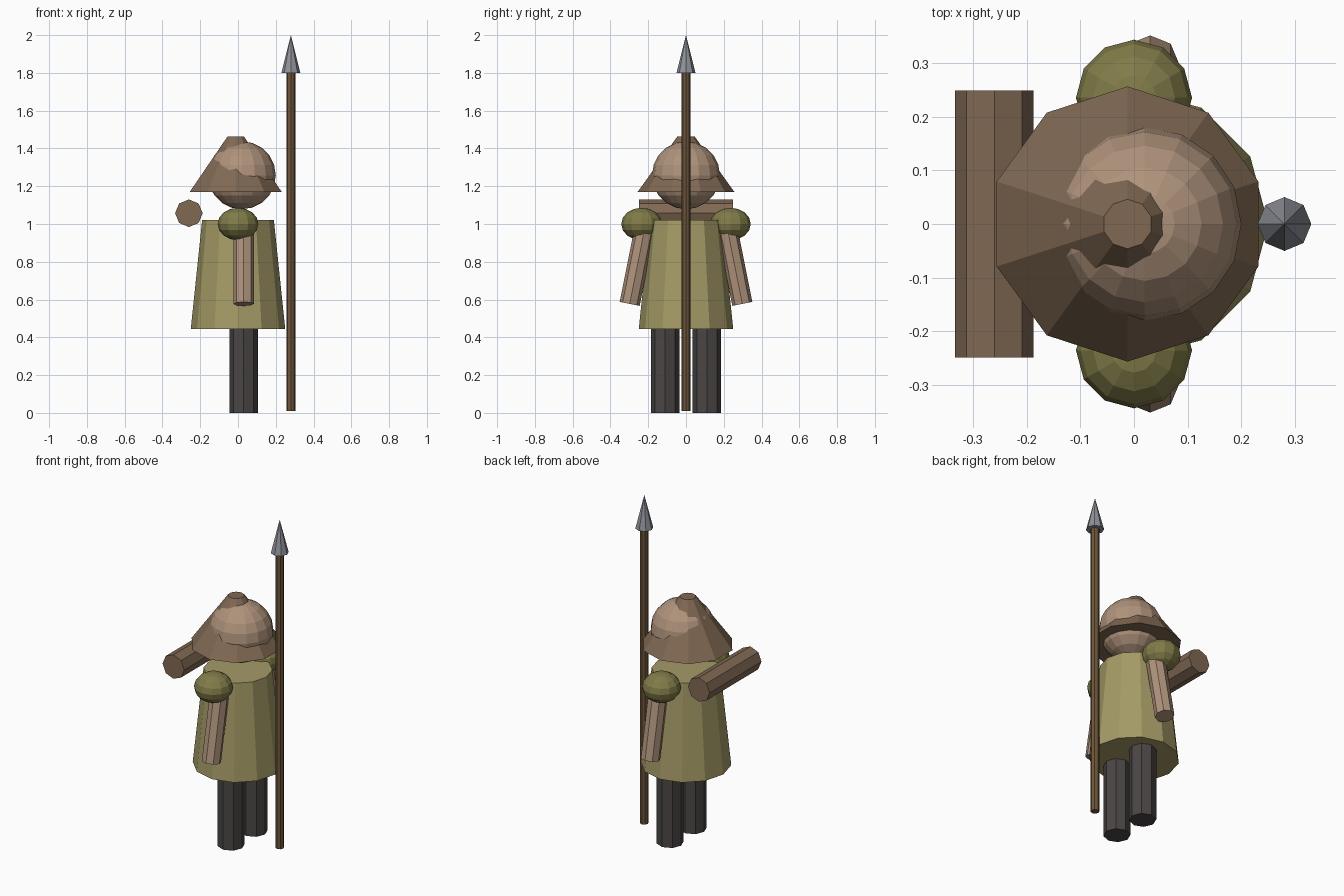
import bpy
from math import pi
from mathutils import Vector

if "Cube" in bpy.data.objects:
    bpy.data.objects.remove(bpy.data.objects["Cube"])


def material(name, rgb):
    m = bpy.data.materials.new(name)
    m.diffuse_color = (*[c ** 2.2 for c in rgb], 1)
    m.use_nodes = True
    m.node_tree.nodes["Principled BSDF"].inputs["Base Color"].default_value = m.diffuse_color
    return m


SKIN = material("skin", (0.68, 0.57, 0.48))
LEATHER = material("leather", (0.50, 0.41, 0.33))
CLOTH = material("cloth", (0.64, 0.60, 0.40))
PADDING = material("padding", (0.50, 0.48, 0.29))
DARK = material("dark_cloth", (0.30, 0.28, 0.28))
WOOD = material("wood", (0.43, 0.34, 0.24))
METAL = material("metal", (0.56, 0.57, 0.60))


def finish(name, mat):
    ob = bpy.context.object
    ob.name = name
    ob.data.materials.append(mat)
    return ob


def rod(name, start, end, r1, r2, sides, mat, turn=0):
    """Tapered prism running from start to end."""
    a, b = Vector(start), Vector(end)
    axis = b - a
    bpy.ops.mesh.primitive_cone_add(vertices=sides, radius1=r1, radius2=r2,
                                    depth=axis.length, location=(a + b) / 2)
    ob = finish(name, mat)
    rot = Vector((0, 0, 1)).rotation_difference(axis).to_matrix()
    ob.rotation_euler = rot.to_euler()
    return ob


def ball(name, centre, radii, segments, rings, mat):
    bpy.ops.mesh.primitive_uv_sphere_add(segments=segments, ring_count=rings,
                                         radius=1, location=centre)
    finish(name, mat).scale = radii


# Body, head and hat
rod("tunic", (0, 0, 0.445), (0, 0, 1.02), 0.25, 0.19, 12, CLOTH)
ball("head", (0.02, 0, 1.258), (0.18, 0.18, 0.18), 16, 10, SKIN)
rod("hat", (-0.012, 0, 1.17), (-0.012, 0, 1.463), 0.256, 0.046, 10, LEATHER)

# Limbs on both sides
for side, label in ((-1, "right"), (1, "left")):
    rod(label + "_leg", (0.03, side * 0.11, 0), (0.03, side * 0.11, 0.5),
        0.075, 0.075, 8, DARK)
    ball(label + "_shoulder", (0, side * 0.235, 1.0), (0.108, 0.108, 0.086),
         12, 8, PADDING)
    rod(label + "_arm", (0.03, side * 0.298, 0.577), (0.03, side * 0.216, 0.99),
        0.054, 0.054, 8, SKIN)

# Bedroll across the back
rod("bedroll", (-0.26, -0.248, 1.057), (-0.26, 0.248, 1.057),
    0.073, 0.073, 8, LEATHER)

# Spear
rod("spear_shaft", (0.28, 0, 0.01), (0.28, 0, 1.81), 0.024, 0.024, 8, WOOD)
rod("spear_head", (0.28, 0, 1.8), (0.28, 0, 2.0), 0.05, 0, 8, METAL)
